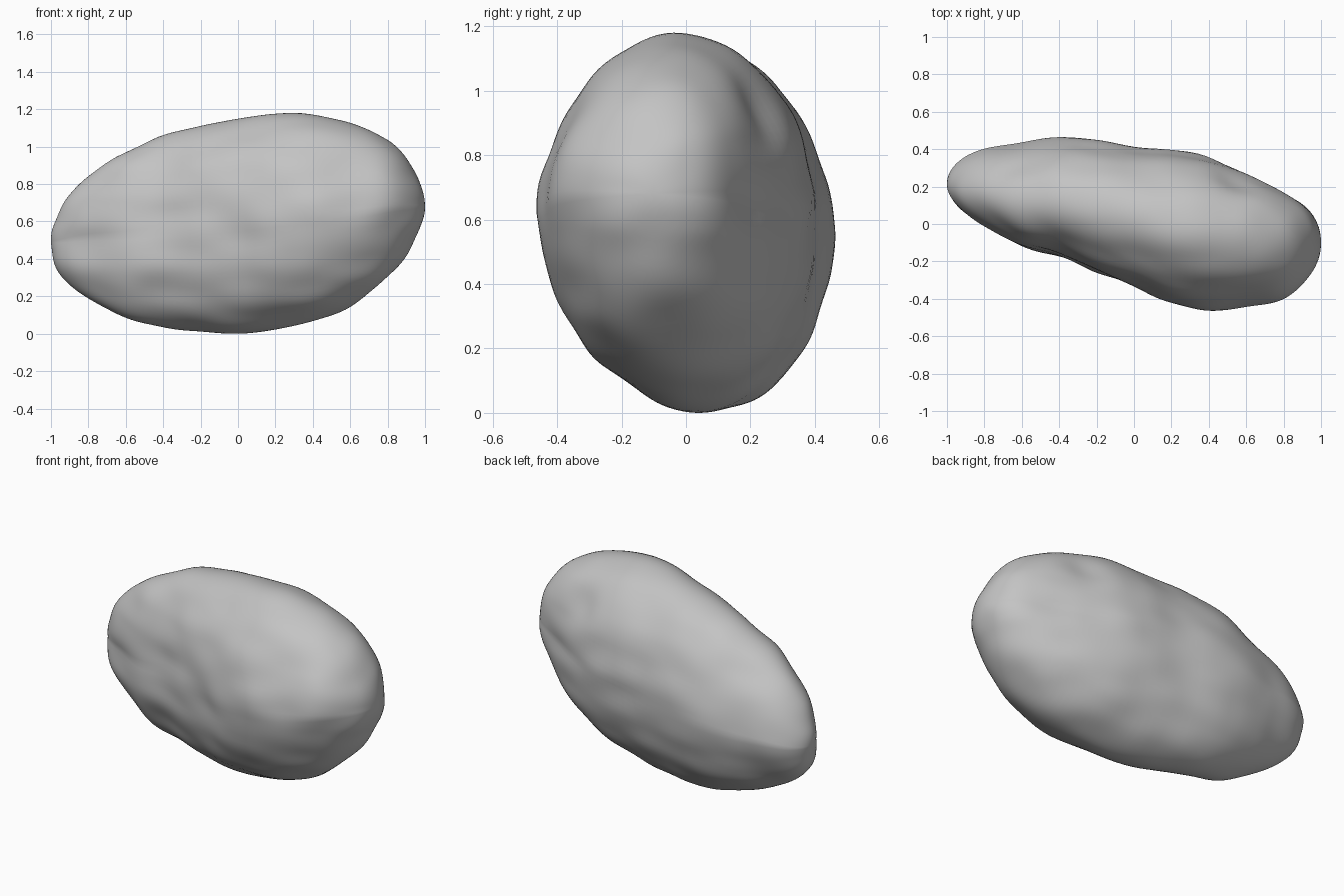
import bpy
import bmesh
import math
from mathutils import Vector, noise

default = bpy.data.objects.get("Cube")
if default:
    bpy.data.objects.remove(default, do_unlink=True)

RINGS, SIDES = 72, 112

# Evenly spaced stations along x: centre z, half height, centre y, half depth.
# Half sizes are relative to a round profile, so both ends close smoothly.
STATIONS = [
    (.49, .56, .22, .36),
    (.515, .535, .20, .335),
    (.523, .55, .163, .347),
    (.547, .557, .15, .344),
    (.56, .563, .10, .362),
    (.575, .575, .04, .375),
    (.60, .587, -.012, .416),
    (.615, .605, -.052, .444),
    (.635, .619, -.085, .444),
    (.665, .608, -.117, .47),
    (.68, .575, -.10, .49),
]

# Shallow hollows and swells: centre, radius, push along the normal
DENTS = [
    ((-.5, -.15, .68), .14, -.01),
    ((-.45, -.15, .36), .12, .012),
    ((0, -.33, .45), .15, -.01),
    ((.52, .22, .95), .13, -.028),
    ((.74, .08, .95), .13, .012),
    ((.8, -.38, .5), .14, -.01),
]


def station(x):
    """Smoothly blend the station values at x (Catmull-Rom)."""
    last = len(STATIONS) - 1
    t = (x + 1) / 2 * last
    i = min(int(t), last - 1)
    f = t - i
    a, b, c, d = (STATIONS[max(0, min(last, i + k))] for k in (-1, 0, 1, 2))
    return [q + f * ((r - p) + f * ((2 * p - 5 * q + 4 * r - s)
            + f * (3 * (q - r) + s - p))) / 2
            for p, q, r, s in zip(a, b, c, d)]


def surface_point(x, radius, angle):
    zc, hz, yc, hy = station(x)
    up, side = math.sin(angle), math.cos(angle)
    twist = .075 * x * abs(up) * radius     # top and underside slant less
    return Vector((x, yc + hy * radius * side + twist, zc + hz * radius * up))


def weathering(point):
    """Lengthwise ripples and softer lumps, plus broad dents."""
    stretched = Vector((point.x * 3, point.y * 5, point.z * 7))
    push = .011 * noise.noise(stretched)
    push += .006 * noise.noise(point * 5 + Vector((5, 2, 8)))
    for centre, size, depth in DENTS:
        distance = (point - Vector(centre)).length / size
        push += depth * math.exp(-distance * distance)
    return push


# Pebble body: rings along the long axis, closed by a point at each end
bm = bmesh.new()
rings = []
for i in range(1, RINGS):
    theta = math.pi * i / RINGS
    x, radius = -math.cos(theta), math.sin(theta)
    rings.append([bm.verts.new(surface_point(x, radius, math.tau * j / SIDES))
                  for j in range(SIDES)])
left_tip = bm.verts.new(surface_point(1, 0, 0))
right_tip = bm.verts.new(surface_point(-1, 0, 0))
for j in range(SIDES):
    k = (j + 1) % SIDES
    for a, b in zip(rings, rings[1:]):
        bm.faces.new((a[j], a[k], b[k], b[j]))
    bm.faces.new((right_tip, rings[0][k], rings[0][j]))
    bm.faces.new((left_tip, rings[-1][j], rings[-1][k]))
bmesh.ops.recalc_face_normals(bm, faces=bm.faces)

# Weathered surface
bm.normal_update()
moves = [(v, v.normal * weathering(v.co)) for v in bm.verts]
for vert, move in moves:
    vert.co += move

# Rest on the ground, centred
lows = [min(v.co[a] for v in bm.verts) for a in range(3)]
highs = [max(v.co[a] for v in bm.verts) for a in range(3)]
origin = Vector(((lows[0] + highs[0]) / 2, (lows[1] + highs[1]) / 2, lows[2]))
bmesh.ops.translate(bm, verts=bm.verts, vec=-origin)

mesh = bpy.data.meshes.new("pebble")
bm.to_mesh(mesh)
bm.free()
mesh.polygons.foreach_set("use_smooth", [True] * len(mesh.polygons))
pebble = bpy.data.objects.new("pebble", mesh)
bpy.context.collection.objects.link(pebble)

# Plain stone colour
stone = bpy.data.materials.new("stone grey")
stone.use_nodes = True
grey = (.55, .55, .55, 1)
stone.diffuse_color = grey
stone.node_tree.nodes["Principled BSDF"].inputs["Base Color"].default_value = grey
mesh.materials.append(stone)
